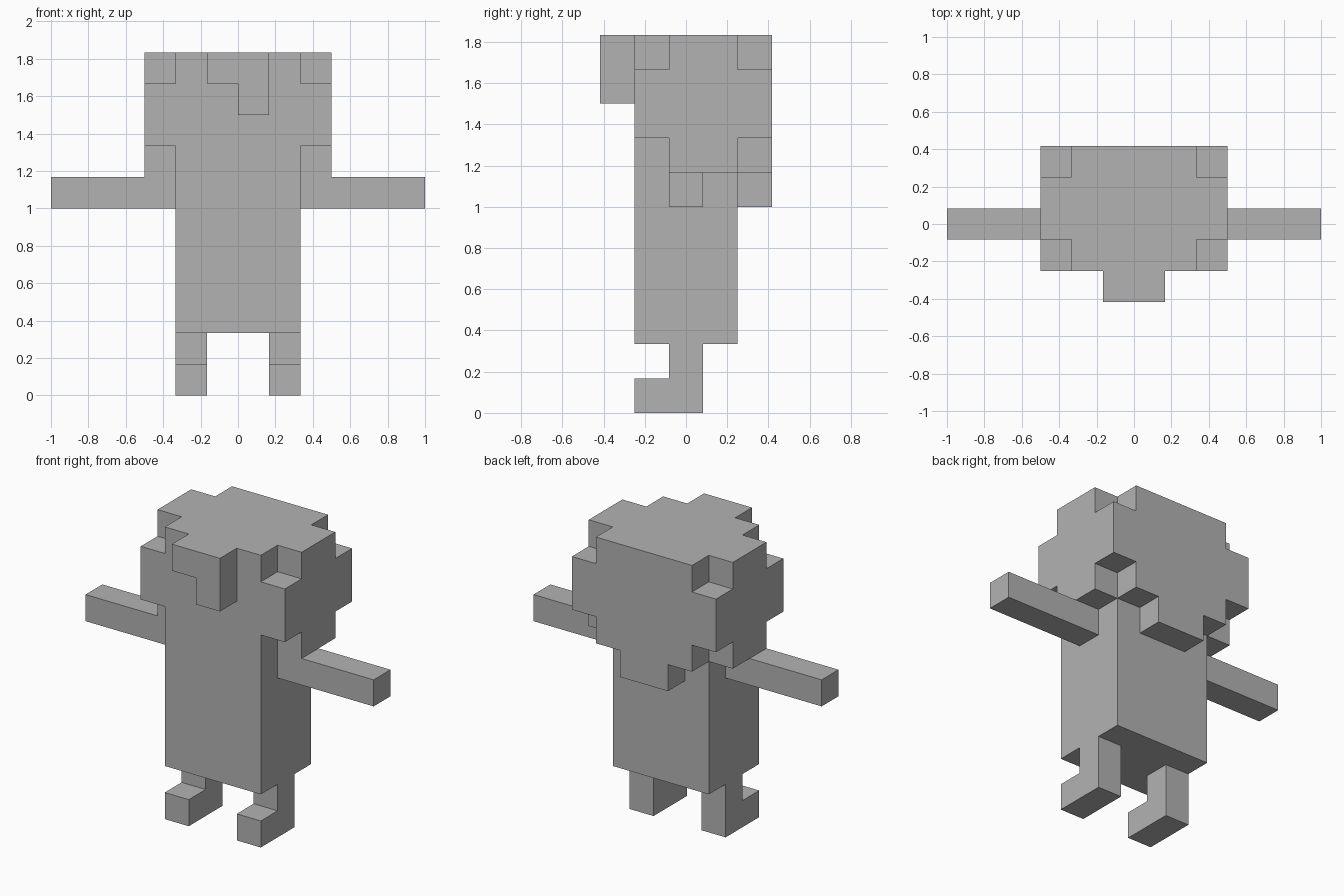
import bpy
import bmesh
from itertools import product
from mathutils import Vector

U = 1 / 6  # edge of one block

cube = bpy.data.objects.get("Cube")
if cube:
    bpy.data.objects.remove(cube, do_unlink=True)

grey = bpy.data.materials.new("plain grey")
grey.use_nodes = True
colour = (0.45, 0.45, 0.45, 1)
grey.diffuse_color = colour
grey.node_tree.nodes["Principled BSDF"].inputs["Base Color"].default_value = colour


def blocks(*boxes):
    """Set of grid cells filled by boxes given as x, y and z ranges."""
    return {c for box in boxes for c in product(*(range(a, b) for a, b in box))}


def mirrored(cells):
    return {(-x - 1, y, z) for x, y, z in cells}


# Head with clipped corners, and a lock of hair at the nape
head = blocks(
    ((-2, 2), (1, 5), (7, 11)),
    ((-3, 3), (1, 5), (8, 10)),
    ((-3, 3), (2, 4), (7, 11)),
)
nape = blocks(((-1, 1), (4, 5), (6, 7)))
# Fringe, longer on the left
fringe = blocks(((-1, 1), (0, 1), (10, 11)), ((0, 1), (0, 1), (9, 10)))
body = blocks(((-2, 2), (1, 4), (2, 7)))
arm = blocks(((2, 6), (2, 3), (6, 7)))
# Leg with the foot pointing forward
leg = blocks(((1, 2), (2, 3), (0, 2)), ((1, 2), (1, 2), (0, 1)))

parts = {
    "head": head, "nape_hair": nape, "fringe": fringe, "body": body,
    "left_arm": arm, "right_arm": mirrored(arm),
    "left_leg": leg, "right_leg": mirrored(leg),
}
filled = set().union(*parts.values())


def build(name, cells):
    """Skin the exposed block sides and merge them into flat faces."""
    bm = bmesh.new()
    for cell in cells:
        centre = Vector(cell) + Vector((0.5, -2, 0.5))
        for axis, sign in product(range(3), (-1, 1)):
            n = Vector((0, 0, 0))
            n[axis] = sign
            if tuple(int(a + b) for a, b in zip(cell, n)) in filled:
                continue
            s = Vector((0, 0, 0))
            s[(axis + 1) % 3] = 0.5
            t = n.cross(s)
            mid = centre + n / 2
            corners = (mid - s - t, mid + s - t, mid + s + t, mid - s + t)
            bm.faces.new([bm.verts.new(p * U) for p in corners])
    bmesh.ops.remove_doubles(bm, verts=bm.verts, dist=U / 100)
    bmesh.ops.dissolve_limit(bm, angle_limit=0.01, verts=bm.verts, edges=bm.edges)
    mesh = bpy.data.meshes.new(name)
    bm.to_mesh(mesh)
    bm.free()
    mesh.materials.append(grey)
    bpy.context.collection.objects.link(bpy.data.objects.new(name, mesh))


for name, cells in parts.items():
    build(name, cells)
